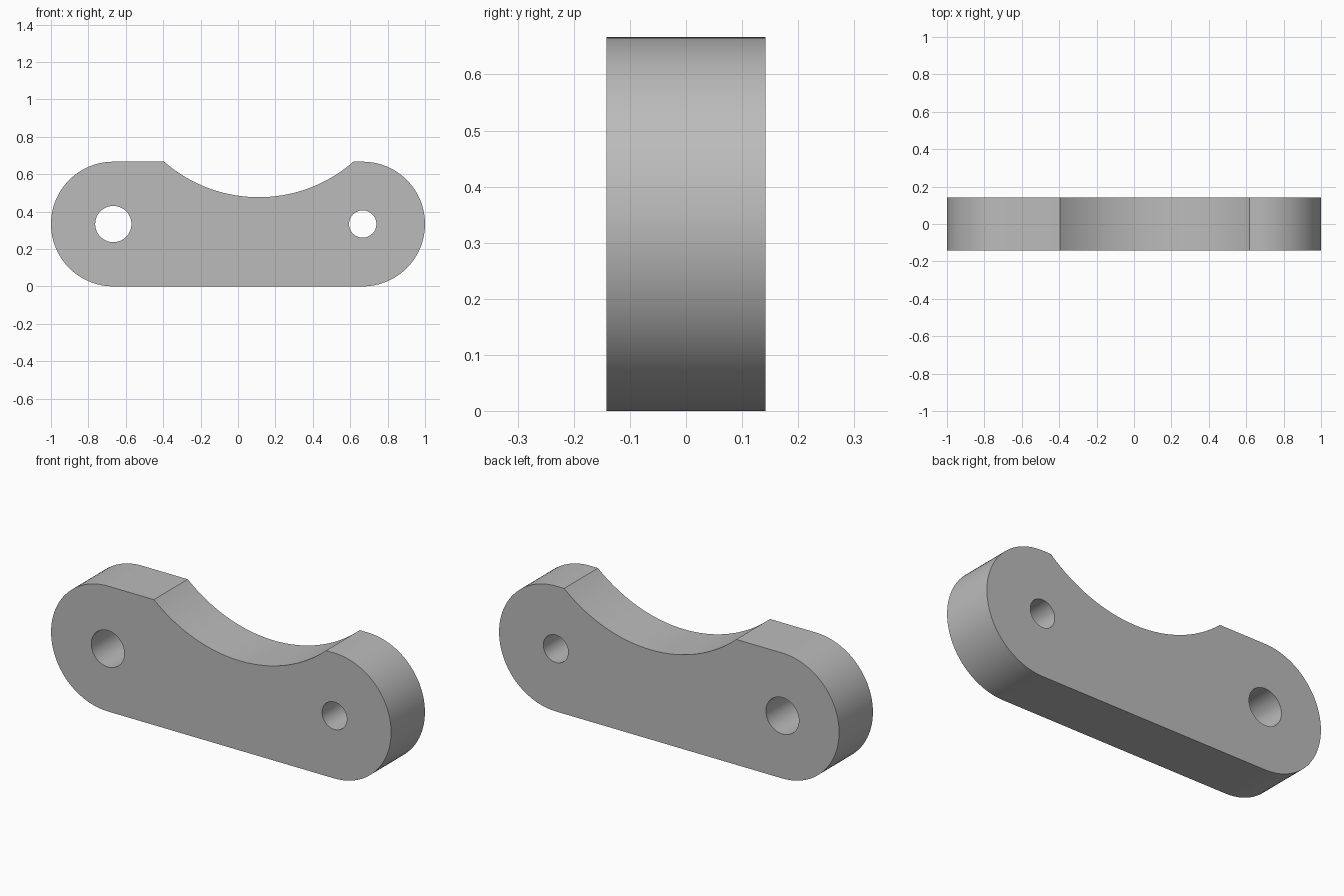
import bpy, bmesh
from math import sin, cos, asin, pi, radians
from mathutils import Vector

cube = bpy.data.objects.get("Cube")
if cube:
    bpy.data.objects.remove(cube)

R = 1 / 3            # end radius, also half the height
END = 2 / 3          # distance of each end centre from the middle
THICK = 0.284
SCOOP_X, SCOOP_R, SCOOP_HALF = 0.111, 0.769, 0.506


def arc(cx, cz, r, start, stop, n):
    """Points n + 1 along an arc in the front plane."""
    angles = [start + (stop - start) * i / n for i in range(n + 1)]
    return [Vector((cx + r * cos(a), -THICK / 2, cz + r * sin(a))) for a in angles]


def add_loop(bm, points):
    verts = [bm.verts.new(p) for p in points]
    return [bm.edges.new((v, verts[i - 1])) for i, v in enumerate(verts)]


# Outline: right-hand round end, scooped top, left-hand round end
half_angle = asin(SCOOP_HALF / SCOOP_R)
scoop_z = 2 * R + SCOOP_R * cos(half_angle)
outline = arc(END, R, R, -pi / 2, pi / 2, 48)
outline += arc(SCOOP_X, scoop_z, SCOOP_R, -pi / 2 + half_angle, -pi / 2 - half_angle, 40)
outline += arc(-END, R, R, pi / 2, 3 * pi / 2, 48)

# Flat plate with a large and a small pin hole, then given its thickness
bm = bmesh.new()
edges = add_loop(bm, outline)
for x, r in ((-END, 0.097), (END, 0.073)):
    edges += add_loop(bm, arc(x, R, r, 0, 2 * pi, 48)[:-1])
bmesh.ops.triangle_fill(bm, use_beauty=True, use_dissolve=False, edges=edges, normal=(0, -1, 0))
extruded = bmesh.ops.extrude_face_region(bm, geom=bm.faces[:], use_keep_orig=True)
back = [g for g in extruded["geom"] if isinstance(g, bmesh.types.BMVert)]
bmesh.ops.translate(bm, verts=back, vec=(0, THICK, 0))
bmesh.ops.recalc_face_normals(bm, faces=bm.faces[:])

mesh = bpy.data.meshes.new("link_plate")
bm.to_mesh(mesh)
bm.free()
plate = bpy.data.objects.new("link_plate", mesh)
bpy.context.collection.objects.link(plate)

# Plain grey
grey = bpy.data.materials.new("plain_grey")
grey.use_nodes = True
colour = (0.5, 0.5, 0.5, 1)
grey.diffuse_color = colour
grey.node_tree.nodes["Principled BSDF"].inputs["Base Color"].default_value = colour
mesh.materials.append(grey)

# Smooth round walls, sharp rims
bpy.ops.object.select_all(action="DESELECT")
plate.select_set(True)
bpy.context.view_layer.objects.active = plate
bpy.ops.object.shade_smooth_by_angle(angle=radians(20))
